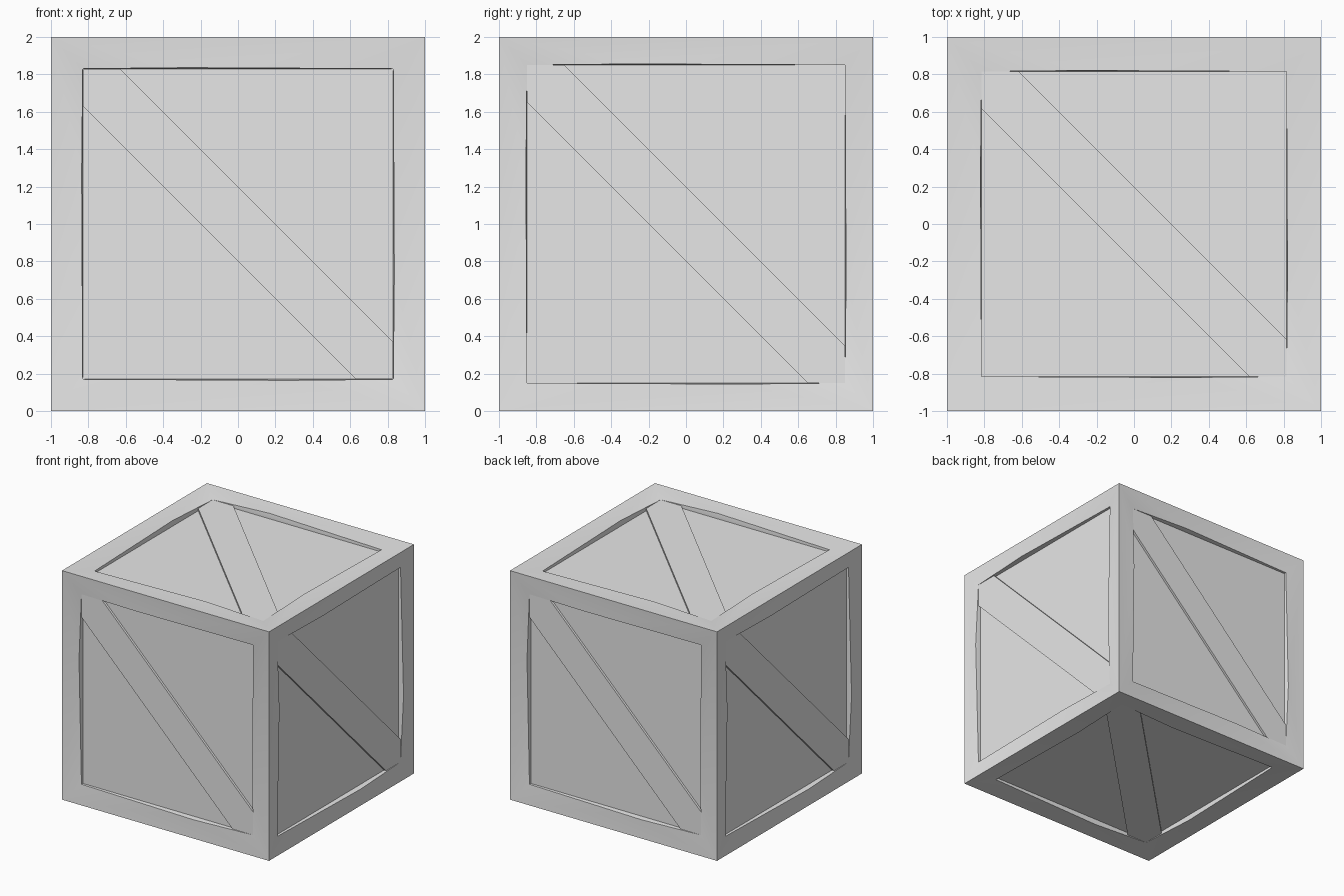
import bpy
import bmesh
from math import radians
from mathutils import Vector

if "Cube" in bpy.data.objects:
    bpy.data.objects.remove(bpy.data.objects["Cube"], do_unlink=True)

PANEL_DEPTH = 0.045
PLANK_DEPTH = 0.025
RIM_DEPTH = 0.025
PLANK_CUT = 0.2
BUMP = 0.27
CENTRE = Vector((0, 0, 1))
X, Y, Z = Vector((1, 0, 0)), Vector((0, 1, 0)), Vector((0, 0, 1))

# Each side: horizontal axis, vertical axis, half width of the opening
SIDES = {
    "front": (X, Z, 0.83),
    "back": (-X, Z, 0.83),
    "right": (Y, Z, 0.85),
    "left": (-Y, Z, 0.85),
    "top": (X, Y, 0.815),
    "bottom": (X, -Y, 0.815),
}

grey = bpy.data.materials.new("crate_grey")
grey.use_nodes = True
colour = (0.8, 0.8, 0.8, 1)
grey.diffuse_color = colour
grey.node_tree.nodes["Principled BSDF"].inputs["Base Color"].default_value = colour


def place(u, v, a, b, depth):
    return CENTRE + u * a + v * b + u.cross(v) * (1 - depth)


def finish(name, bm):
    mesh = bpy.data.meshes.new(name)
    bm.to_mesh(mesh)
    bm.free()
    mesh.materials.append(grey)
    obj = bpy.data.objects.new(name, mesh)
    bpy.context.collection.objects.link(obj)
    return obj


def plate(name, u, v, outline, depth, base):
    """Flat board with its top at one depth and its edges down to another."""
    bm = bmesh.new()
    top = [bm.verts.new(place(u, v, a, b, depth)) for a, b in outline]
    low = [bm.verts.new(place(u, v, a, b, base)) for a, b in outline]
    bm.faces.new(top)
    bm.faces.new(low[::-1])
    for i in range(len(top)):
        j = (i + 1) % len(top)
        bm.faces.new((top[i], low[i], low[j], top[j]))
    return finish(name, bm)


def square(h):
    return [(-h, -h), (h, -h), (h, h), (-h, h)]


def add_frame_side(bm, u, v, h):
    """Worn border: rim sinks at the corners and swells once along each edge."""
    outer, rim = square(1), square(h)
    e = h + 0.006
    swell = [(BUMP, -e), (e, -BUMP), (-BUMP, e), (-e, BUMP)]

    def vert(p, depth):
        return bm.verts.new(place(u, v, p[0], p[1], depth))

    for i in range(4):
        j = (i + 1) % 4
        o0, o1 = vert(outer[i], 0), vert(outer[j], 0)
        r0, r1 = vert(rim[i], RIM_DEPTH), vert(rim[j], RIM_DEPTH)
        m = vert(swell[i], 0)
        w0, w1 = vert(rim[i], PANEL_DEPTH), vert(rim[j], PANEL_DEPTH)
        # Border surface
        bm.faces.new((o0, o1, m))
        bm.faces.new((o0, m, r0))
        bm.faces.new((o1, r1, m))
        # Wall down to the panel
        bm.faces.new((r0, m, w0))
        bm.faces.new((m, r1, w1))
        bm.faces.new((m, w1, w0))


# Frame around all six sides
frame_bm = bmesh.new()
for u, v, h in SIDES.values():
    add_frame_side(frame_bm, u, v, h)
bmesh.ops.remove_doubles(frame_bm, verts=frame_bm.verts[:], dist=0.0005)
frame = finish("frame", frame_bm)
bpy.ops.object.select_all(action="DESELECT")
frame.select_set(True)
bpy.context.view_layer.objects.active = frame
bpy.ops.object.shade_smooth_by_angle(angle=radians(30))

# Recessed panel and diagonal plank on every side
for side, (u, v, h) in SIDES.items():
    plate(side + "_panel", u, v, square(h), PANEL_DEPTH, PANEL_DEPTH + 0.02)
    k = h - PLANK_CUT
    outline = [(-h, h), (-h, k), (k, -h), (h, -h), (h, -k), (-k, h)]
    plate(side + "_plank", u, v, outline, PLANK_DEPTH, PANEL_DEPTH)
